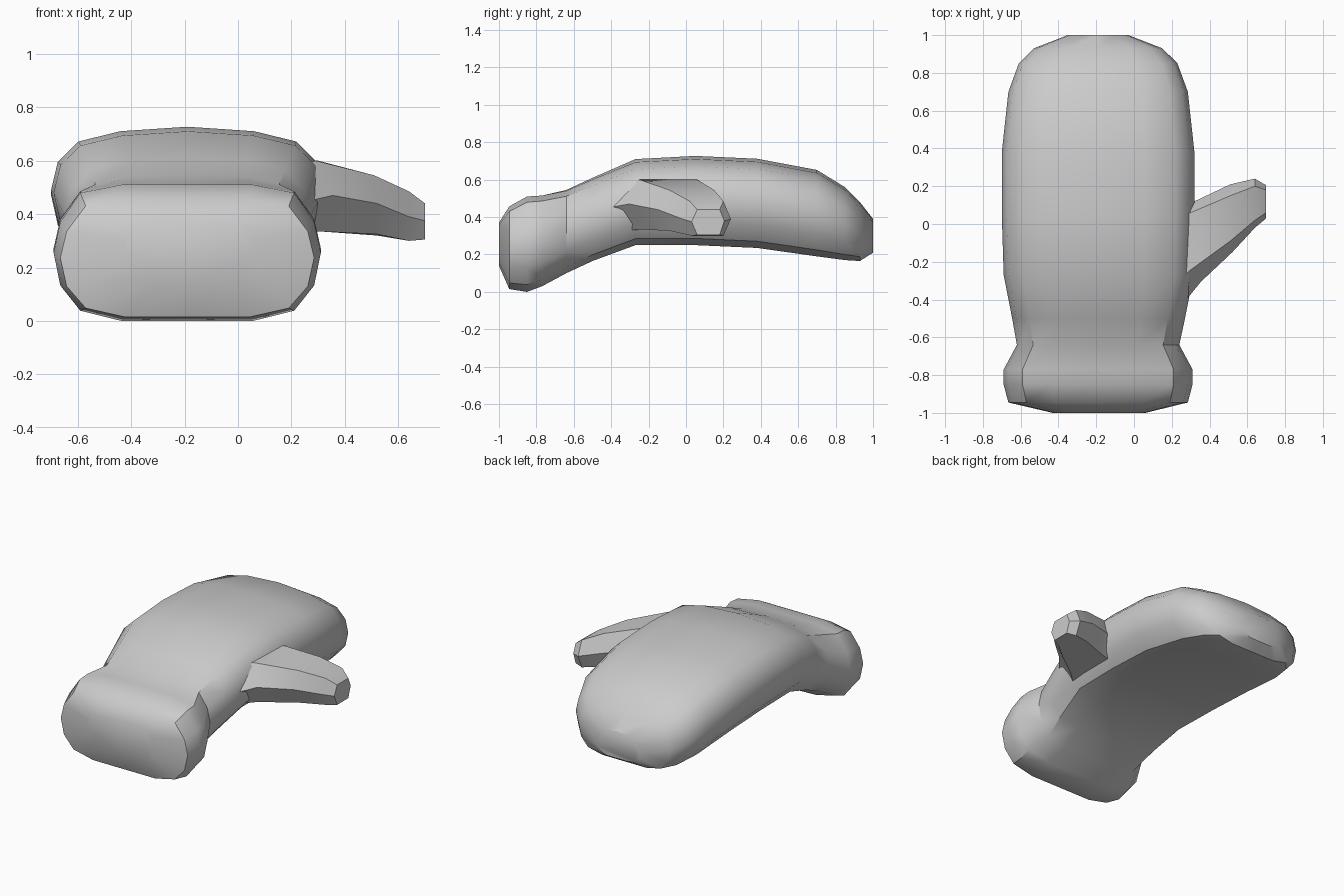
import bpy, bmesh


def loft(name, rings, angle):
    """Skin a list of closed rings and cap both ends."""
    bm = bmesh.new()
    loops = [[bm.verts.new(p) for p in r] for r in rings]
    n = len(loops[0])
    for a, b in zip(loops, loops[1:]):
        for i in range(n):
            j = (i + 1) % n
            bm.faces.new((a[i], a[j], b[j], b[i]))
    bm.faces.new(loops[0])
    bm.faces.new(loops[-1])
    bmesh.ops.recalc_face_normals(bm, faces=bm.faces)
    me = bpy.data.meshes.new(name)
    bm.to_mesh(me)
    bm.free()
    ob = bpy.data.objects.new(name, me)
    bpy.context.collection.objects.link(ob)
    bpy.ops.object.select_all(action='DESELECT')
    ob.select_set(True)
    bpy.context.view_layer.objects.active = ob
    bpy.ops.object.shade_smooth_by_angle(angle=angle)
    return ob


def section(y, x0, x1, z0, z1, crown):
    """Rounded 16-point cross-section; crown lowers the top shoulders."""
    right = [(0, 1), (.49, 1 - crown), (.8, .88 - 1.6 * crown), (.95, .45),
             (1, 0), (.95, -.48), (.8, -.85), (.49, -1), (0, -1)]
    pts = right + [(-u, v) for u, v in right[-2:0:-1]]
    cx, cz, hx, hz = (x0 + x1) / 2, (z0 + z1) / 2, (x1 - x0) / 2, (z1 - z0) / 2
    return [(cx + u * hx, y, cz + v * hz) for u, v in pts]


# Cuff, palm and finger pouch: y, left, right, bottom, top, crown
stations = [
    (-1.00, -.43, .06, .14, .37, 0),
    (-.945, -.665, .285, .015, .457, 0),
    (-.85, -.69, .31, 0, .51, 0),
    (-.77, -.69, .31, .03, .515, 0),
    (-.64, -.62, .24, .10, .545, .02),
    (-.50, -.645, .27, .165, .61, .04),
    (-.27, -.69, .315, .25, .71, .07),
    (.05, -.70, .32, .25, .727, .07),
    (.38, -.70, .32, .235, .712, .07),
    (.70, -.665, .285, .19, .652, .07),
    (.85, -.61, .23, .17, .56, .07),
    (.93, -.53, .15, .165, .48, .06),
    (1.00, -.35, -.03, .21, .39, .04),
]
loft("mitten_body", [section(*s) for s in stations], 0.62)

# Thumb: hexagonal tube from inside the palm out to the blunt tip
thumb = [
    [(.12, -.42, .54), (.12, .02, .58), (.12, .08, .46),
     (.12, .02, .34), (.12, -.42, .32), (.18, -.52, .43)],
    [(.29, -.25, .60), (.30, .06, .60), (.32, .12, .47),
     (.31, .07, .335), (.31, -.24, .335), (.355, -.305, .47)],
    [(.51, -.09, .545), (.51, .15, .545), (.51, .21, .43),
     (.52, .16, .32), (.52, -.08, .325), (.52, -.15, .44)],
    [(.64, .02, .485), (.64, .20, .485), (.64, .24, .39),
     (.64, .20, .30), (.64, .03, .30), (.64, -.02, .39)],
    [(.70, .06, .44), (.70, .18, .44), (.70, .205, .38),
     (.70, .18, .305), (.70, .06, .305), (.70, .03, .375)],
]
loft("thumb", thumb, 0.62)
